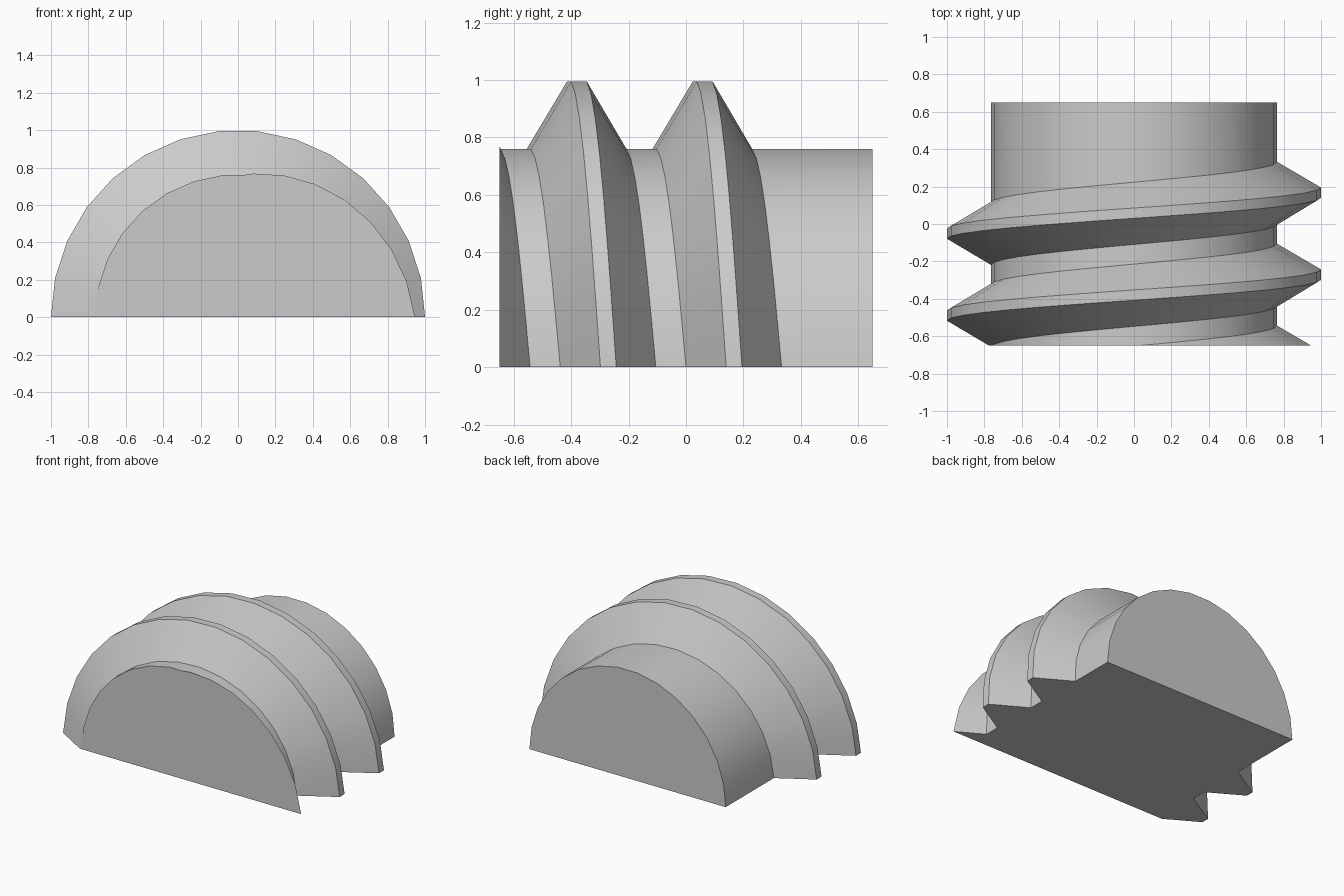
import bpy, bmesh, math

cube = bpy.data.objects.get("Cube")
if cube:
    bpy.data.objects.remove(cube, do_unlink=True)

# Dimensions
ROOT, CREST = 0.764, 1.0
PITCH = 0.438
HALF_LENGTH = 0.65
SEGMENTS = 15

# Thread profile along the axis at the left edge: (y, radius)
tooth = [(0.0, ROOT), (0.14, CREST), (0.195, CREST), (0.333, ROOT)]
profile = []
for turn in (-2, -1, 0):
    profile += [(y + turn * PITCH, r) for y, r in tooth]
profile = profile[1:]  # the frontmost tooth is cut away by the end face

bm = bmesh.new()


def ring_section(angle):
    """One radial section: helically shifted profile plus the plain shank end."""
    shift = -PITCH * angle / math.tau
    pts = [(y + shift, r) for y, r in profile] + [(HALF_LENGTH, ROOT)]
    return [bm.verts.new((r * math.cos(angle), y, r * math.sin(angle))) for y, r in pts]


# Helical skin
sections = [ring_section(math.pi * i / SEGMENTS) for i in range(SEGMENTS + 1)]
for a, b in zip(sections, sections[1:]):
    for i in range(len(a) - 1):
        bm.faces.new((a[i], a[i + 1], b[i + 1], b[i]))

# Flat underside and both end caps
bm.faces.new(sections[0] + sections[-1][::-1])
bm.faces.new([s[-1] for s in sections])

# Trim the front square and close it
cut = bmesh.ops.bisect_plane(
    bm, geom=bm.verts[:] + bm.edges[:] + bm.faces[:], dist=1e-5,
    plane_co=(0, -HALF_LENGTH, 0), plane_no=(0, -1, 0), clear_outer=True)
rim = [e for e in bm.edges if e.is_boundary]
bmesh.ops.holes_fill(bm, edges=rim, sides=0)
bmesh.ops.recalc_face_normals(bm, faces=bm.faces[:])

mesh = bpy.data.meshes.new("half_screw")
bm.to_mesh(mesh)
bm.free()
screw = bpy.data.objects.new("half_screw", mesh)
bpy.context.collection.objects.link(screw)

# Plain grey
grey = bpy.data.materials.new("light_grey")
grey.use_nodes = True
color = (0.6, 0.6, 0.6, 1)
grey.diffuse_color = color
grey.node_tree.nodes["Principled BSDF"].inputs["Base Color"].default_value = color
mesh.materials.append(grey)

# Smooth round surfaces, crisp thread edges
bpy.ops.object.select_all(action='DESELECT')
screw.select_set(True)
bpy.context.view_layer.objects.active = screw
bpy.ops.object.shade_smooth_by_angle(angle=math.radians(25))
